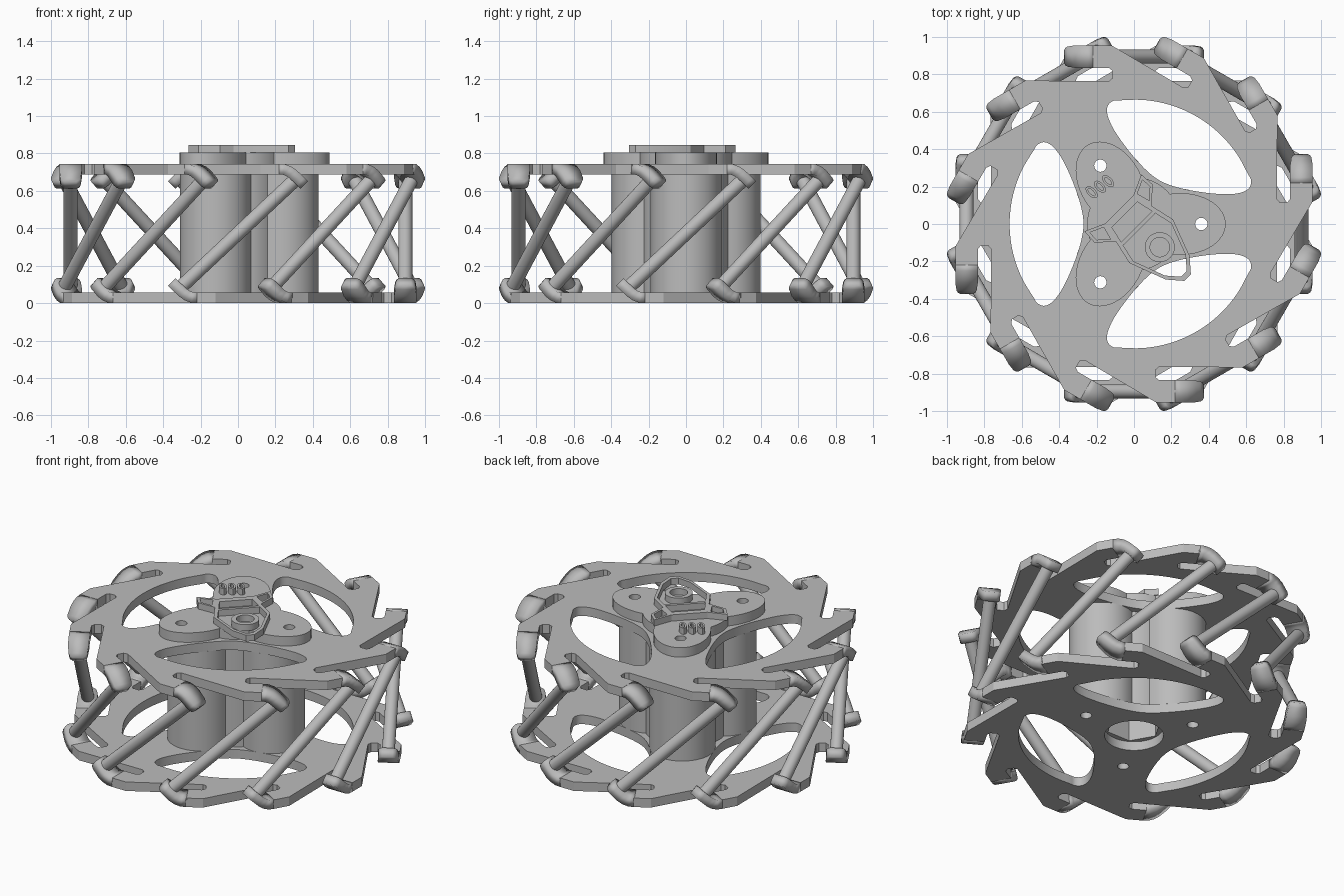
import bpy, bmesh
from math import sin, cos, pi, radians, sqrt
from mathutils import Vector, Matrix

if "Cube" in bpy.data.objects:
    bpy.data.objects.remove(bpy.data.objects["Cube"])

grey = bpy.data.materials.new("plain_grey")
grey.use_nodes = True
grey.diffuse_color = (0.5, 0.5, 0.5, 1)
grey.node_tree.nodes["Principled BSDF"].inputs["Base Color"].default_value = (0.5, 0.5, 0.5, 1)

HEIGHT, THICK = 0.745, 0.057
LOBES = [radians(a) for a in (0, 120, 240)]


def add(name, mesh):
    ob = bpy.data.objects.new(name, mesh)
    bpy.context.collection.objects.link(ob)
    mesh.materials.clear()
    mesh.materials.append(grey)
    return ob


def rot(pts, a):
    return [(x * cos(a) - y * sin(a), x * sin(a) + y * cos(a)) for x, y in pts]


def ellipse(cx, cy, rx, ry, n=32):
    return [(cx + rx * cos(2 * pi * i / n), cy + ry * sin(2 * pi * i / n)) for i in range(n)]


def smooth(pts, steps=4):
    """Closed Catmull-Rom loop through the points."""
    p, out = [Vector(q) for q in pts], []
    for i in range(len(p)):
        a, b, c, d = (p[(i + k) % len(p)] for k in (-1, 0, 1, 2))
        for s in range(steps):
            t = s / steps
            q = 2 * b + (c - a) * t + (2 * a - 5 * b + 4 * c - d) * t * t + (3 * b - a - 3 * c + d) * t ** 3
            out.append(tuple(q / 2))
    return out


def slab(name, loops, z0, z1):
    """Flat part: outer loop with nested hole loops, extruded from z0 to z1."""
    cu = bpy.data.curves.new(name, 'CURVE')
    cu.dimensions, cu.fill_mode, cu.extrude = '2D', 'BOTH', (z1 - z0) / 2
    for loop in loops:
        sp = cu.splines.new('POLY')
        sp.points.add(len(loop) - 1)
        for p, (x, y) in zip(sp.points, loop):
            p.co = (x, y, 0, 1)
        sp.use_cyclic_u = True
    tmp = bpy.data.objects.new(name + "_tmp", cu)
    bpy.context.collection.objects.link(tmp)
    dg = bpy.context.evaluated_depsgraph_get()
    mesh = bpy.data.meshes.new_from_object(tmp.evaluated_get(dg))
    bpy.data.objects.remove(tmp)
    bm = bmesh.new()
    bm.from_mesh(mesh)
    bmesh.ops.remove_doubles(bm, verts=bm.verts, dist=1e-5)
    bmesh.ops.translate(bm, verts=bm.verts, vec=(0, 0, (z0 + z1) / 2))
    bmesh.ops.recalc_face_normals(bm, faces=bm.faces)
    bm.to_mesh(mesh)
    bm.free()
    mesh.name = name
    return add(name, mesh)


def trilobe(core, d, a, b, n=144):
    """Outline of three elliptical lobes around a round core."""
    out = []
    for i in range(n):
        th, r = 2 * pi * i / n, core
        for lobe in LOBES:
            c, s = cos(th - lobe), sin(th - lobe)
            A, B, C = (c / a) ** 2 + (s / b) ** 2, -2 * c * d / a ** 2, (d / a) ** 2 - 1
            disc = B * B - 4 * A * C
            if disc > 0:
                r = max(r, (sqrt(disc) - B) / (2 * A))
        out.append((r * cos(th), r * sin(th)))
    return out


pinholes = [rot(ellipse(0.36, 0, 0.033, 0.033, 20), a) for a in LOBES]

# Rim plates: twelve swept arms, three large windows, a central bore
arm = [(0.955, 0.12), (0.955, 0.22), (0.835, 0.22), (0.835, 0.135),
       (0.82, 0.115), (0.78, 0.115), (0.763, 0.135)]
outline = [p for k in range(12) for p in rot(arm, k * pi / 6)]
arc = [(0.665 * cos(radians(a)), 0.665 * sin(radians(a))) for a in (0, 9, 18, 27, 36)]
half = arc + [(0.515, 0.425), (0.475, 0.437), (0.43, 0.41), (0.38, 0.34),
              (0.325, 0.22), (0.285, 0.1), (0.27, 0)]
window = smooth(half + [(x, -y) for x, y in half[-2:0:-1]])
windows = [rot(window, a + pi / 3) for a in LOBES]
bore = ellipse(0, 0, 0.17, 0.17)
top_plate = slab("top_plate", [outline, bore] + windows + pinholes, HEIGHT - THICK, HEIGHT)

# Bent tabs at the arm ends
bm = bmesh.new()
path = [(0.215, HEIGHT, 0), (0.25, 0.743, 0), (0.285, 0.73, 0), (0.315, 0.709, 0),
        (0.355, 0.671, 0.006), (0.368, 0.659, 0.014), (0.375, 0.652, 0.03)]
for k in range(12):
    turn = Matrix.Rotation(k * pi / 6, 3, 'Z')
    rows = [[bm.verts.new(turn @ Vector((x, y, z))) for x in (0.835 + s, 0.955 - s)]
            for y, z, s in path]
    for r, q in zip(rows, rows[1:]):
        bm.faces.new((r[0], r[1], q[1], q[0]))
mesh = bpy.data.meshes.new("top_tabs")
bm.to_mesh(mesh)
bm.free()
top_tabs = add("top_tabs", mesh)
solid = top_tabs.modifiers.new("thickness", 'SOLIDIFY')
solid.thickness, solid.offset = THICK, -1

# The lower plate and tabs are the upper ones turned over
for ob, name in ((top_plate, "bottom_plate"), (top_tabs, "bottom_tabs")):
    low = ob.copy()
    low.data = ob.data.copy()
    low.name = name
    bpy.context.collection.objects.link(low)
    low.rotation_euler.x = pi
    low.location.z = HEIGHT

# Slanted rods between the two rims
for k in range(12):
    turn = Matrix.Rotation(k * pi / 6, 3, 'Z')
    a, b = turn @ Vector((0.895, 0.315, 0.668)), turn @ Vector((0.895, -0.315, 0.077))
    bm = bmesh.new()
    bmesh.ops.create_cone(bm, cap_ends=True, segments=24, radius1=0.037, radius2=0.037,
                          depth=(a - b).length)
    mesh = bpy.data.meshes.new("rod")
    bm.to_mesh(mesh)
    bm.free()
    rod = add("rod_%d" % (k + 1), mesh)
    rod.location = (a + b) / 2
    rod.rotation_euler = (a - b).to_track_quat('Z', 'Y').to_euler()

# Hub column with a six-sided socket, and its cap
slab("hub_column", [trilobe(0.235, 0.24, 0.19, 0.19), ellipse(0, 0, 0.16, 0.16, 6)] + pinholes,
     THICK, HEIGHT - THICK)
slab("hub_cap", [trilobe(0.25, 0.25, 0.24, 0.165)] + pinholes, HEIGHT, 0.805)


# Raised ornament on the cap: a tapered frame, ring, crossbar, side loops and ovals
def ornament(name, *loops):
    slab(name, [rot(loop, -pi / 4) for loop in loops], 0.805, 0.845)


def shrink(pts, f):
    cx, cy = (sum(c) / len(pts) for c in zip(*pts))
    return [(cx + (x - cx) * f, cy + (y - cy) * f) for x, y in pts]


side = [(0.405, 0.025), (0.33, 0.09), (0.13, 0.165), (-0.11, 0.11)]
frame = side + [(x, -y) for x, y in reversed(side)]
ornament("ornament_frame", frame, shrink(frame, 0.87))
ornament("ornament_ring", ellipse(0.185, 0.01, 0.08, 0.08), ellipse(0.185, 0.01, 0.052, 0.052))
ornament("ornament_crossbar", [(0.02, -0.12), (0.04, -0.12), (0.04, 0.12), (0.02, 0.12)])
for s, label in ((1, "left"), (-1, "right")):
    fin = [(0.0, s * 0.135), (-0.08, s * 0.22), (-0.16, s * 0.215), (-0.11, s * 0.105)]
    ornament("ornament_fin_" + label, fin, shrink(fin, 0.65))
for i, (x, y) in enumerate(((-0.28, -0.04), (-0.27, 0.012), (-0.26, 0.064))):
    ornament("ornament_oval_%d" % (i + 1), ellipse(x, y, 0.04, 0.022, 20),
             ellipse(x, y, 0.025, 0.01, 20))

# Smooth the round walls, keep the edges sharp
bpy.ops.object.select_all(action='DESELECT')
parts = [o for o in bpy.context.collection.objects if o.type == 'MESH']
for ob in parts:
    ob.select_set(True)
bpy.context.view_layer.objects.active = parts[0]
bpy.ops.object.shade_smooth_by_angle(angle=radians(30))
